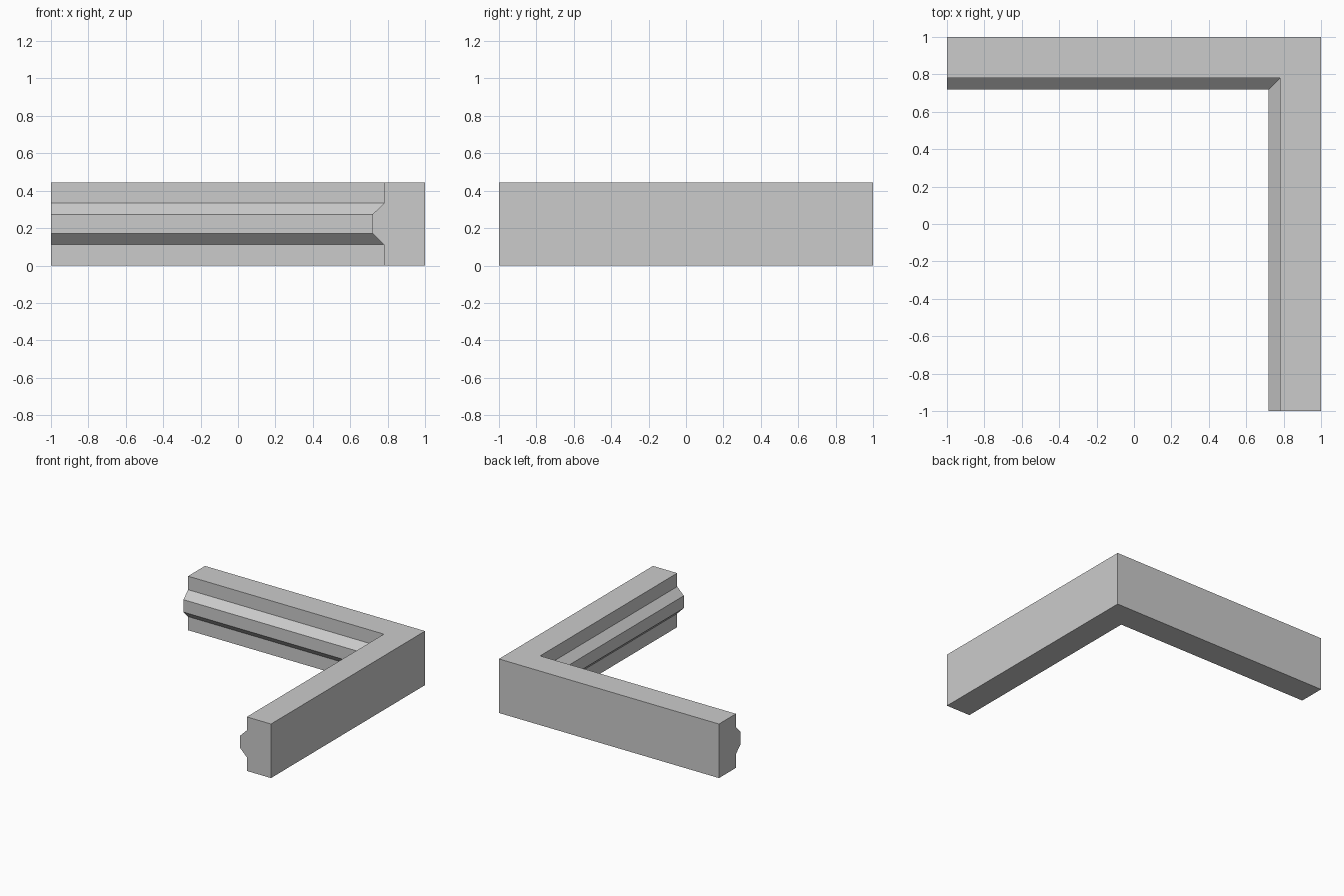
import bpy
import bmesh

if "Cube" in bpy.data.objects:
    bpy.data.objects.remove(bpy.data.objects["Cube"])

# Moulding cross-section: (depth inward from the outer face, height)
PROFILE = [(0, 0), (0.22, 0), (0.22, 0.112), (0.28, 0.172), (0.28, 0.274),
           (0.22, 0.333), (0.22, 0.444), (0, 0.444)]

grey = bpy.data.materials.new("plain_grey")
grey.diffuse_color = (0.6, 0.6, 0.6, 1)
grey.use_nodes = True
grey.node_tree.nodes["Principled BSDF"].inputs["Base Color"].default_value = grey.diffuse_color

# Sweep the profile along the L: back arm end, mitred corner, right arm end
bm = bmesh.new()
rings = [
    [bm.verts.new((-1, 1 - d, z)) for d, z in PROFILE],
    [bm.verts.new((1 - d, 1 - d, z)) for d, z in PROFILE],
    [bm.verts.new((1 - d, -1, z)) for d, z in PROFILE],
]
n = len(PROFILE)
for a, b in zip(rings, rings[1:]):
    for i in range(n):
        j = (i + 1) % n
        bm.faces.new((a[i], a[j], b[j], b[i]))

# End caps
bm.faces.new(rings[0])
bm.faces.new(rings[-1])
bmesh.ops.recalc_face_normals(bm, faces=bm.faces)

mesh = bpy.data.meshes.new("corner_moulding")
bm.to_mesh(mesh)
bm.free()
mesh.materials.append(grey)
moulding = bpy.data.objects.new("corner_moulding", mesh)
bpy.context.collection.objects.link(moulding)
